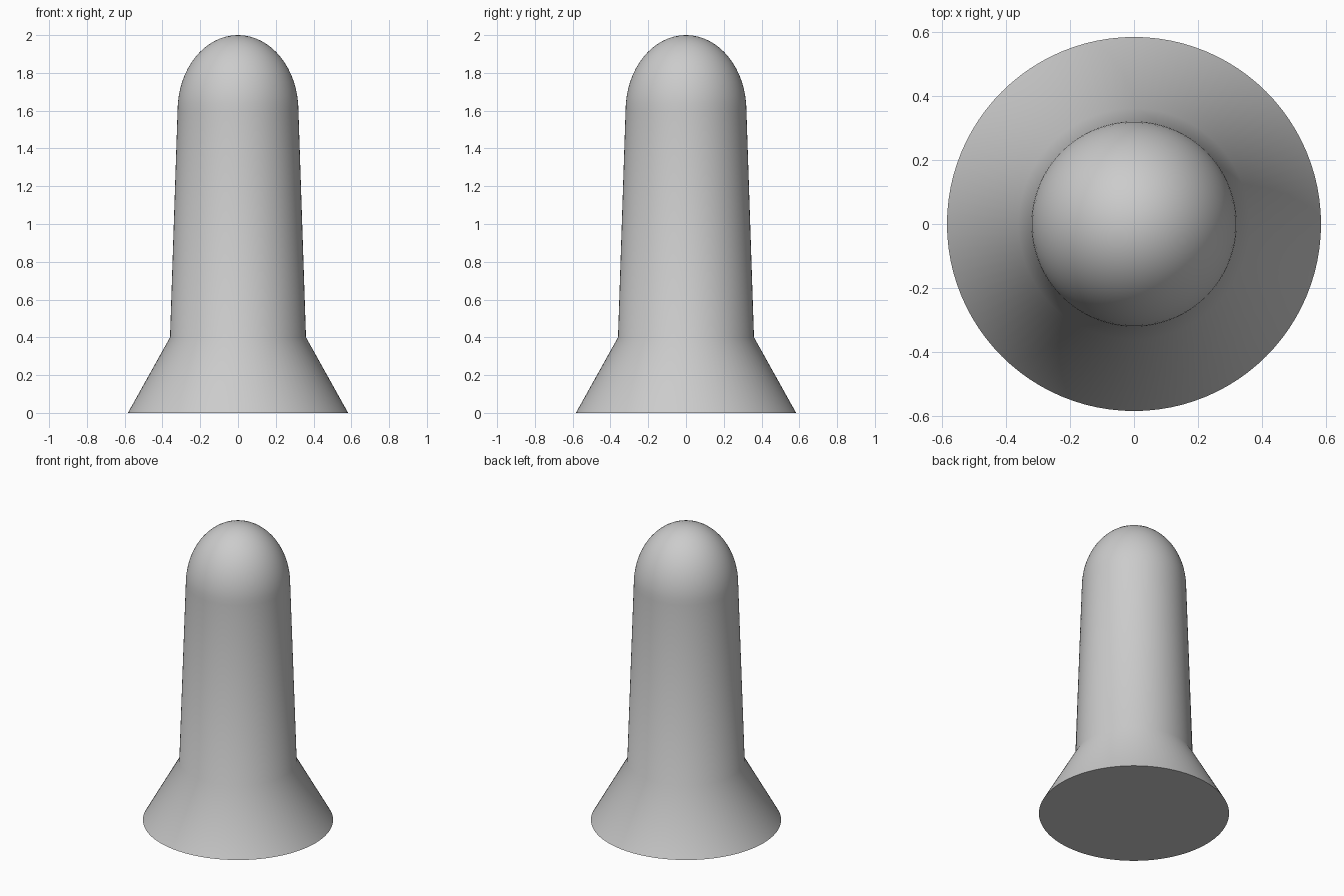
import bpy, bmesh
from math import sin, cos, pi, radians
from mathutils import Vector

cube = bpy.data.objects.get("Cube")
if cube:
    bpy.data.objects.remove(cube, do_unlink=True)

SEGMENTS = 96
DOME_RINGS = 16

# Single plain grey material
grey = bpy.data.materials.new("plain grey")
grey.use_nodes = True
colour = (0.6, 0.6, 0.6, 1.0)
grey.diffuse_color = colour
grey.node_tree.nodes["Principled BSDF"].inputs["Base Color"].default_value = colour

# Profile: flared skirt, tapered shaft, then an elliptical dome
profile = [(0.0, 0.0), (0.583, 0.0), (0.36, 0.4)]
for i in range(DOME_RINGS + 1):
    a = i / DOME_RINGS * pi / 2
    profile.append((0.32 * cos(a), 1.6 + 0.4 * sin(a)))

# Revolve the profile into one closed body
bm = bmesh.new()
verts = [bm.verts.new((r, 0, z)) for r, z in profile]
edges = [bm.edges.new(pair) for pair in zip(verts, verts[1:])]
bmesh.ops.spin(bm, geom=verts + edges, cent=Vector(), axis=Vector((0, 0, 1)),
               angle=2 * pi, steps=SEGMENTS, use_merge=True)
bmesh.ops.remove_doubles(bm, verts=bm.verts, dist=0.0001)
bmesh.ops.recalc_face_normals(bm, faces=bm.faces)
mesh = bpy.data.meshes.new("flared_domed_body")
bm.to_mesh(mesh)
bm.free()
mesh.materials.append(grey)

body = bpy.data.objects.new("flared_domed_body", mesh)
bpy.context.collection.objects.link(body)

# Smooth sides with a crisp rim around the flat underside
bpy.ops.object.select_all(action="DESELECT")
body.select_set(True)
bpy.context.view_layer.objects.active = body
bpy.ops.object.shade_smooth_by_angle(angle=radians(35))
